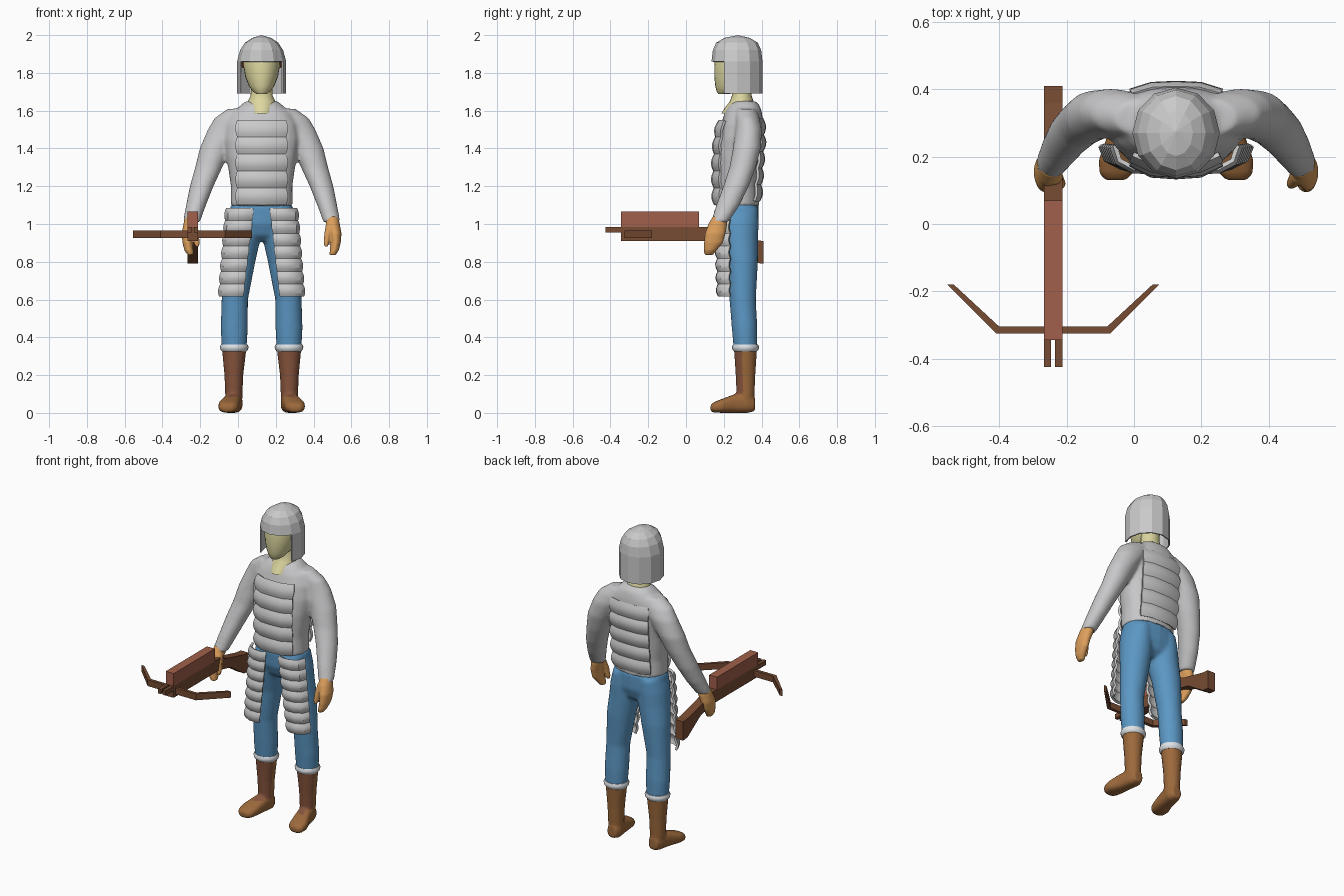
import bpy, bmesh, math
from mathutils import Vector

if "Cube" in bpy.data.objects:
    bpy.data.objects.remove(bpy.data.objects["Cube"])

AX = 0.125                                   # x of the figure's symmetry plane

def mat(name, r, g, b):
    m = bpy.data.materials.new(name)
    m.diffuse_color = tuple((c / 255) ** 2.2 for c in (r, g, b)) + (1,)
    m.use_nodes = True
    m.node_tree.nodes["Principled BSDF"].inputs["Base Color"].default_value = m.diffuse_color
    return m

CLOTH, STEEL = mat("grey cloth", 198, 198, 200), mat("steel", 200, 200, 200)
SKIN, HAND = mat("pale skin", 220, 214, 158), mat("tan glove", 220, 158, 92)
DENIM, CUFF = mat("blue trousers", 92, 150, 195), mat("white cuff", 226, 230, 234)
BOOT, SHIN = mat("boot leather", 155, 105, 62), mat("dark leather", 132, 84, 62)
RED, WOOD = mat("red wood", 160, 96, 76), mat("dark wood", 118, 77, 54)

def finish(bm, name, mats, x=AX, smooth=True, mods=()):
    bmesh.ops.recalc_face_normals(bm, faces=bm.faces)
    me = bpy.data.meshes.new(name)
    bm.to_mesh(me)
    bm.free()
    for m in mats:
        me.materials.append(m)
    ob = bpy.data.objects.new(name, me)
    bpy.context.collection.objects.link(ob)
    ob.location.x = x
    for kind, props in mods:
        md = ob.modifiers.new(kind.title(), kind)
        for k, v in props.items():
            setattr(md, k, v)
    if smooth:
        bpy.ops.object.select_all(action='DESELECT')
        ob.select_set(True)
        bpy.context.view_layer.objects.active = ob
        for md in list(ob.modifiers):
            bpy.ops.object.modifier_apply(modifier=md.name)
        bpy.ops.object.shade_smooth_by_angle(angle=math.radians(40))
    return ob

def loft(bm, rings, s=1, axis='z', p=2.0, n=24):
    """Closed skin through elliptical rings (level, u, v, ru, rv)."""
    loops = []
    for a, u, v, ru, rv in rings:
        lp = []
        for i in range(n):
            c, d = math.cos(2 * math.pi * i / n), math.sin(2 * math.pi * i / n)
            x = s * (u + ru * math.copysign(abs(c) ** (2 / p), c))
            w = v + rv * math.copysign(abs(d) ** (2 / p), d)
            lp.append(bm.verts.new((x, w, a) if axis == 'z' else (x, a, w)))
        loops.append(lp)
    for l0, l1 in zip(loops, loops[1:]):
        for i in range(n):
            j = (i + 1) % n
            bm.faces.new((l0[i], l0[j], l1[j], l1[i]))
    bm.faces.new(loops[0])
    bm.faces.new(loops[-1])

def blend(voxel, it=4):
    return [('REMESH', dict(mode='VOXEL', voxel_size=voxel)),
            ('SMOOTH', dict(factor=0.5, iterations=it))]

# Shirt: torso and both sleeves melted together
bm = bmesh.new()
loft(bm, [(1.095, 0, .27, .165, .118), (1.2, 0, .27, .163, .115), (1.35, 0, .275, .185, .12),
          (1.45, 0, .288, .2, .117), (1.53, 0, .298, .19, .112), (1.585, 0, .303, .16, .1),
          (1.625, 0, .307, .115, .085), (1.65, 0, .31, .085, .06)], p=2.3)
for s in (1, -1):
    loft(bm, [(1.01, -.372, .178, .045, .046), (1.1, -.347, .222, .053, .062),
              (1.2, -.317, .265, .063, .068), (1.3, -.28, .3, .072, .07),
              (1.4, -.245, .322, .083, .074), (1.5, -.19, .332, .095, .07),
              (1.56, -.14, .325, .11, .065), (1.61, -.09, .315, .09, .055)], s)
finish(bm, "shirt", [CLOTH], mods=blend(.011))

# Trousers: pelvis and both legs
bm = bmesh.new()
loft(bm, [(1.105, 0, .275, .163, .11), (1.0, 0, .278, .178, .107), (.94, 0, .28, .13, .085),
          (.91, 0, .28, .06, .05)], p=2.3)
for s in (1, -1):
    loft(bm, [(1.08, -.09, .277, .075, .105), (1.0, -.095, .28, .09, .105),
              (.92, -.1, .285, .094, .097), (.8, -.12, .297, .087, .084),
              (.6, -.142, .3, .07, .07), (.45, -.145, .31, .072, .068),
              (.34, -.145, .315, .066, .063)], s)
finish(bm, "trousers", [DENIM], mods=blend(.011))

# Cuffs
for s, side in ((1, "right"), (-1, "left")):
    bm = bmesh.new()
    loft(bm, [(.325, -.145, .315, .064, .06), (.335, -.145, .315, .073, .069),
              (.35, -.145, .315, .076, .072), (.363, -.145, .315, .07, .066)], s)
    finish(bm, side + "_cuff", [CUFF])

# Boots: shaft and splayed foot, front of the shaft in darker leather
for s, side in ((1, "right"), (-1, "left")):
    bm = bmesh.new()
    loft(bm, [(.35, -.145, .315, .066, .062), (.2, -.147, .315, .05, .052),
              (.1, -.147, .315, .046, .048), (.04, -.147, .31, .044, .05)], s)
    loft(bm, [(.365, -.145, .045, .03, .035), (.33, -.145, .05, .045, .05),
              (.26, -.157, .05, .048, .05), (.19, -.174, .037, .056, .037),
              (.15, -.178, .03, .05, .028), (.13, -.18, .025, .03, .018)], s, 'y', 2.6)
    ob = finish(bm, side + "_boot", [BOOT, SHIN], mods=blend(.008, 3))
    for f in ob.data.polygons:
        f.material_index = int(f.normal.y < -.3 and f.center.z > .085)

# Hands: palm with curled fingers, and a thumb
for s, side in ((1, "right"), (-1, "left")):
    bm = bmesh.new()
    loft(bm, [(1.04, -.37, .178, .034, .036), (1.0, -.377, .168, .037, .05),
              (.95, -.39, .155, .033, .055), (.9, -.392, .145, .027, .05),
              (.86, -.385, .128, .024, .034), (.835, -.375, .12, .016, .022)], s)
    loft(bm, [(1.0, -.365, .15, .025, .03), (.95, -.35, .13, .018, .022),
              (.9, -.342, .12, .014, .017), (.88, -.342, .117, .01, .012)], s)
    finish(bm, side + "_hand", [HAND], mods=blend(.006, 3))

# Head and neck
bm = bmesh.new()
loft(bm, [(1.687, 0, .2, .025, .028), (1.7, 0, .215, .045, .052), (1.73, 0, .24, .067, .085),
          (1.78, 0, .26, .087, .11), (1.84, 0, .265, .097, .115), (1.9, 0, .265, .093, .108),
          (1.94, 0, .265, .06, .08)])
finish(bm, "head", [SKIN])
bm = bmesh.new()
loft(bm, [(1.585, 0, .285, .063, .098), (1.61, 0, .287, .073, .085), (1.65, 0, .295, .073, .062),
          (1.68, 0, .295, .058, .052), (1.76, 0, .295, .055, .05)])
finish(bm, "neck", [SKIN])
bm = bmesh.new()
loft(bm, [(1.825, 0, .29, .1, .1), (1.84, 0, .285, .108, .1), (1.9, 0, .28, .1, .1)])
finish(bm, "hair", [WOOD])

# Helmet: faceted dome, open at the face, with a skirt round sides and back
bm = bmesh.new()
N, prev = 12, None
for k, (z, rx, ry) in enumerate([(1.69, .13, .135), (1.86, .13, .135), (1.92, .114, .128),
                                 (1.96, .088, .11), (1.985, .05, .068)]):
    ring = [bm.verts.new((rx * math.cos(t), .27 + ry * math.sin(t), z))
            for t in (2 * math.pi * i / N for i in range(N))]
    for i in range(N):
        if prev and (k > 1 or not 7 <= i <= 10):
            j = (i + 1) % N
            bm.faces.new((prev[i], prev[j], ring[j], ring[i]))
    prev = ring
apex = bm.verts.new((0, .275, 2.0))
for i in range(N):
    bm.faces.new((prev[i], prev[(i + 1) % N], apex))
bmesh.ops.delete(bm, geom=[v for v in bm.verts if not v.link_faces], context='VERTS')
finish(bm, "helmet", [STEEL], smooth=False,
       mods=[('SOLIDIFY', dict(thickness=.008, offset=-1))])

def plate(name, keys, bands, centre, bulge=.013, s=1):
    """Banded armour sheet; keys are (z, profile points) from top to bottom."""
    bm, steps = bmesh.new(), 5
    z0, z1 = keys[0][0], keys[-1][0]
    prev = None
    for r in range(bands * steps + 1):
        z = z0 + (z1 - z0) * r / (bands * steps)
        (za, pa), (zb, pb) = next((a, b) for a, b in zip(keys, keys[1:])
                                  if z >= b[0] - 1e-6)
        t = (za - z) / (za - zb)
        out = bulge * math.sin(math.pi * (r % steps) / steps)
        row = []
        for a, b in zip(pa, pb):
            q = Vector(a).lerp(Vector(b), t)
            q += (q - Vector(centre)).normalized() * out
            row.append(bm.verts.new((s * q.x, q.y, z)))
        if prev:
            for i in range(len(row) - 1):
                bm.faces.new((prev[i], prev[i + 1], row[i + 1], row[i]))
        prev = row
    back = centre[1]
    ob = finish(bm, name, [STEEL], smooth=False)
    # make sure the sheet faces away from the body before thickening it inward
    f = ob.data.polygons[len(ob.data.polygons) // 2]
    if f.normal.y * (f.center.y - back) < 0:
        ob.data.flip_normals()
    bpy.context.view_layer.objects.active = ob
    md = ob.modifiers.new("Thickness", 'SOLIDIFY')
    md.thickness, md.offset = .014, -1
    bpy.ops.object.select_all(action='DESELECT')
    ob.select_set(True)
    bpy.ops.object.modifier_apply(modifier=md.name)
    bpy.ops.object.shade_smooth_by_angle(angle=math.radians(40))

# Chest and back armour
def across(y, fall):
    return [(-.13, y + fall), (-.07, y + fall * .12), (0, y), (.07, y + fall * .12), (.13, y + fall)]

plate("chest_armour", [(1.55, across(.172, .03)), (1.45, across(.152, .03)),
                       (1.3, across(.144, .035)), (1.1, across(.148, .035))], 5, (0, .3))
plate("back_armour", [(1.56, across(.409, -.02)), (1.45, across(.414, -.02)),
                      (1.3, across(.403, -.02)), (1.12, across(.392, -.025))], 5, (0, .26))

# Thigh armour
for s, side in ((1, "right"), (-1, "left")):
    plate(side + "_thigh_armour",
          [(1.085, [(-.188, .232), (-.172, .185), (-.125, .16), (-.075, .157), (-.045, .17)]),
           (.615, [(-.225, .235), (-.21, .195), (-.165, .172), (-.12, .17), (-.097, .182)])],
          7, (-.12, .32), .011, s)

# Crossbow, built in world coordinates
def prism(name, pts, axis, a0, a1, m):
    bm = bmesh.new()
    place = (lambda a, u, v: (a, u, v)) if axis == 'x' else (lambda a, u, v: (u, v, a))
    f = bm.faces.new([bm.verts.new(place(a0, *q)) for q in pts])
    top = bmesh.ops.extrude_face_region(bm, geom=[f])['geom']
    d = Vector(place(a1 - a0, 0, 0))
    bmesh.ops.translate(bm, vec=d, verts=[g for g in top if isinstance(g, bmesh.types.BMVert)])
    finish(bm, name, [m], x=0, smooth=False)

def rect(u0, u1, v0, v1):
    return [(u0, v0), (u1, v0), (u1, v1), (u0, v1)]

prism("crossbow_stock", [(-.345, .91), (-.345, .985), (.125, .985), (.2, .955), (.36, .915),
                         (.41, .91), (.41, .79), (.365, .795), (.23, .885), (.12, .91)],
      'x', -.267, -.213, WOOD)
prism("crossbow_cover", rect(-.345, .07, .985, 1.065), 'x', -.268, -.212, RED)
for x0, side in ((-.267, "right"), (-.234, "left")):
    prism(side + "_front_rail", rect(-.425, -.34, .955, .985), 'x', x0, x0 + .021, WOOD)
prism("crossbow_limb", [(-.555, -.18), (-.535, -.18), (-.4, -.305), (-.08, -.305), (.055, -.18),
                        (.075, -.18), (-.07, -.325), (-.41, -.325)], 'z', .925, .965, WOOD)
